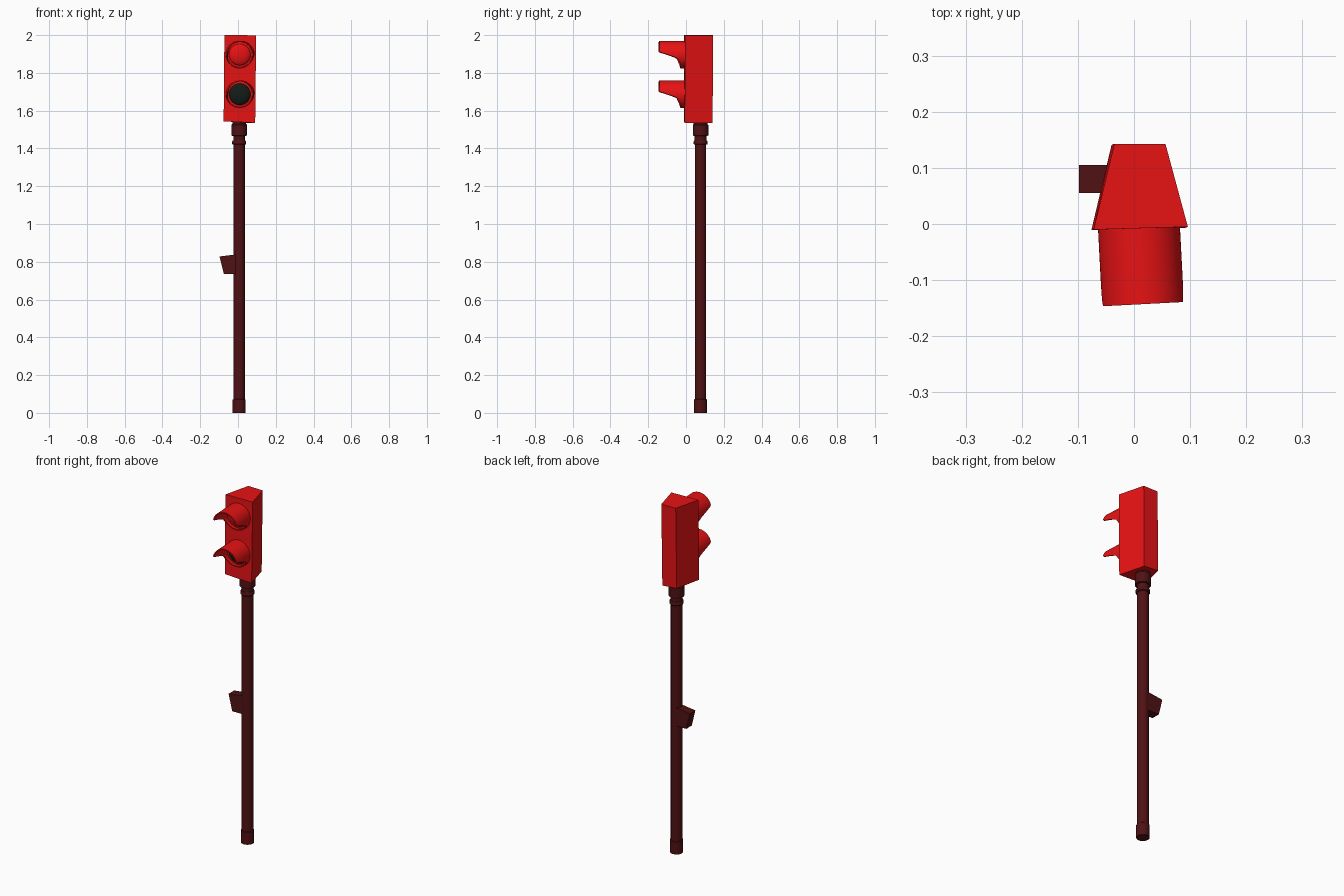
import bpy, bmesh, math
from mathutils import Vector

if "Cube" in bpy.data.objects:
    bpy.data.objects.remove(bpy.data.objects["Cube"])


def material(name, color):
    m = bpy.data.materials.new(name)
    m.diffuse_color = (*color, 1)
    m.use_nodes = True
    m.node_tree.nodes["Principled BSDF"].inputs["Base Color"].default_value = m.diffuse_color
    return m


RED = material("red_paint", (0.8, 0.006, 0.007))
DARK = material("dark_red_pole", (0.08, 0.006, 0.007))
BLACK = material("dark_lens", (0.006, 0.012, 0.008))


def finish(name, verts, faces, mat, angle=35):
    me = bpy.data.meshes.new(name)
    me.from_pydata(verts, [], faces)
    bm = bmesh.new()
    bm.from_mesh(me)
    bmesh.ops.remove_doubles(bm, verts=bm.verts, dist=1e-5)
    bmesh.ops.recalc_face_normals(bm, faces=bm.faces)
    bm.to_mesh(me)
    bm.free()
    me.materials.append(mat)
    ob = bpy.data.objects.new(name, me)
    bpy.context.collection.objects.link(ob)
    bpy.ops.object.select_all(action='DESELECT')
    ob.select_set(True)
    bpy.context.view_layer.objects.active = ob
    bpy.ops.object.shade_smooth_by_angle(angle=math.radians(angle))
    return ob


def lathe(name, profile, mat, loc, rot=(0, 0, 0), n=32):
    verts = [(r * math.cos(2 * math.pi * i / n), r * math.sin(2 * math.pi * i / n), z)
             for r, z in profile for i in range(n)]
    faces = [(k * n + i, k * n + (i + 1) % n, (k + 1) * n + (i + 1) % n, (k + 1) * n + i)
             for k in range(len(profile) - 1) for i in range(n)]
    if profile[0][0] > 0:
        faces.append(tuple(range(n)))
    if profile[-1][0] > 0:
        faces.append(tuple(range((len(profile) - 1) * n, len(profile) * n)))
    ob = finish(name, verts, faces, mat)
    ob.location, ob.rotation_euler = loc, rot
    return ob


def prism(name, bottom, top, mat):
    n = len(bottom)
    faces = [tuple(range(n)), tuple(range(n, 2 * n))]
    faces += [(i, (i + 1) % n, n + (i + 1) % n, n + i) for i in range(n)]
    return finish(name, bottom + top, faces, mat, 20)


# pole with foot sleeve, ring and neck collar
AXIS = (0.006, 0.077, 0)
lathe("pole", [(0.034, 0), (0.034, 0.07), (0.030, 0.073), (0.030, 1.42)], DARK, AXIS)
lathe("pole_ring", [(0.034, 1.42), (0.037, 1.424), (0.037, 1.436), (0.034, 1.442)], DARK, AXIS)
lathe("neck_collar", [(0.031, 1.44), (0.031, 1.466), (0.041, 1.468), (0.041, 1.525),
                      (0.036, 1.53), (0.036, 1.56)], DARK, AXIS)

# push button box with sloping outer face
prism("button_box",
      [(-0.075, 0.055, 0.735), (0, 0.055, 0.735), (0, 0.105, 0.735), (-0.075, 0.105, 0.735)],
      [(-0.098, 0.055, 0.828), (0, 0.055, 0.84), (0, 0.105, 0.84), (-0.098, 0.105, 0.828)], DARK)

# signal head, tapering to the back and very slightly tilted
prism("signal_head",
      [(-0.076, -0.011, 1.544), (0.091, -0.007, 1.535), (0.051, 0.141, 1.535), (-0.04, 0.141, 1.542)],
      [(-0.072, -0.010, 2.0), (0.096, -0.005, 1.999), (0.056, 0.143, 1.999), (-0.035, 0.143, 2.0)], RED)

# hood edge: height above the lens centre against length
EDGE = [(-0.074, 0.02), (-0.05, 0.025), (-0.02, 0.038), (-0.004, 0.08), (0.013, 0.134), (0.08, 0.134)]


def hood_length(h):
    for (a, p), (b, q) in zip(EDGE, EDGE[1:]):
        if h <= b:
            return p + (q - p) * max(0, h - a) / (b - a)
    return EDGE[-1][1]


def hood(name, loc, r=0.073, t=0.006, n=80):
    verts, faces = [], []
    for i in range(n):
        a = 2 * math.pi * i / n
        c, s = math.cos(a), math.sin(a)
        d = hood_length(r * s)
        for rad, y in ((r, 0.015), (r, -d), (r - t, -d), (r - t, 0.015)):
            verts.append((rad * c, y, rad * s))
        j = (i + 1) % n
        faces += [(i * 4 + k, j * 4 + k, j * 4 + (k + 1) % 4, i * 4 + (k + 1) % 4) for k in range(4)]
    ob = finish(name, verts, faces, RED)
    ob.location = loc
    ob.rotation_euler = (0, 0, math.radians(3))
    return ob


# lamps: hood, backing ring and domed lens
for label, z, mat in (("upper", 1.897, RED), ("lower", 1.687, BLACK)):
    loc = Vector((0.009, -0.009, z))
    hood(label + "_hood", loc)
    facing = (math.pi / 2, 0, math.radians(3))
    dome = [(0.058 * math.cos(a), 0.002 + 0.022 * math.sin(a))
            for a in [math.pi / 2 * k / 8 for k in range(8)]] + [(0, 0.024)]
    lathe(label + "_lens", dome, mat, loc, facing)
    lathe(label + "_lens_ring", [(0.068, -0.01), (0.068, 0.003), (0.057, 0.006), (0.057, -0.01)],
          RED, loc, facing)
